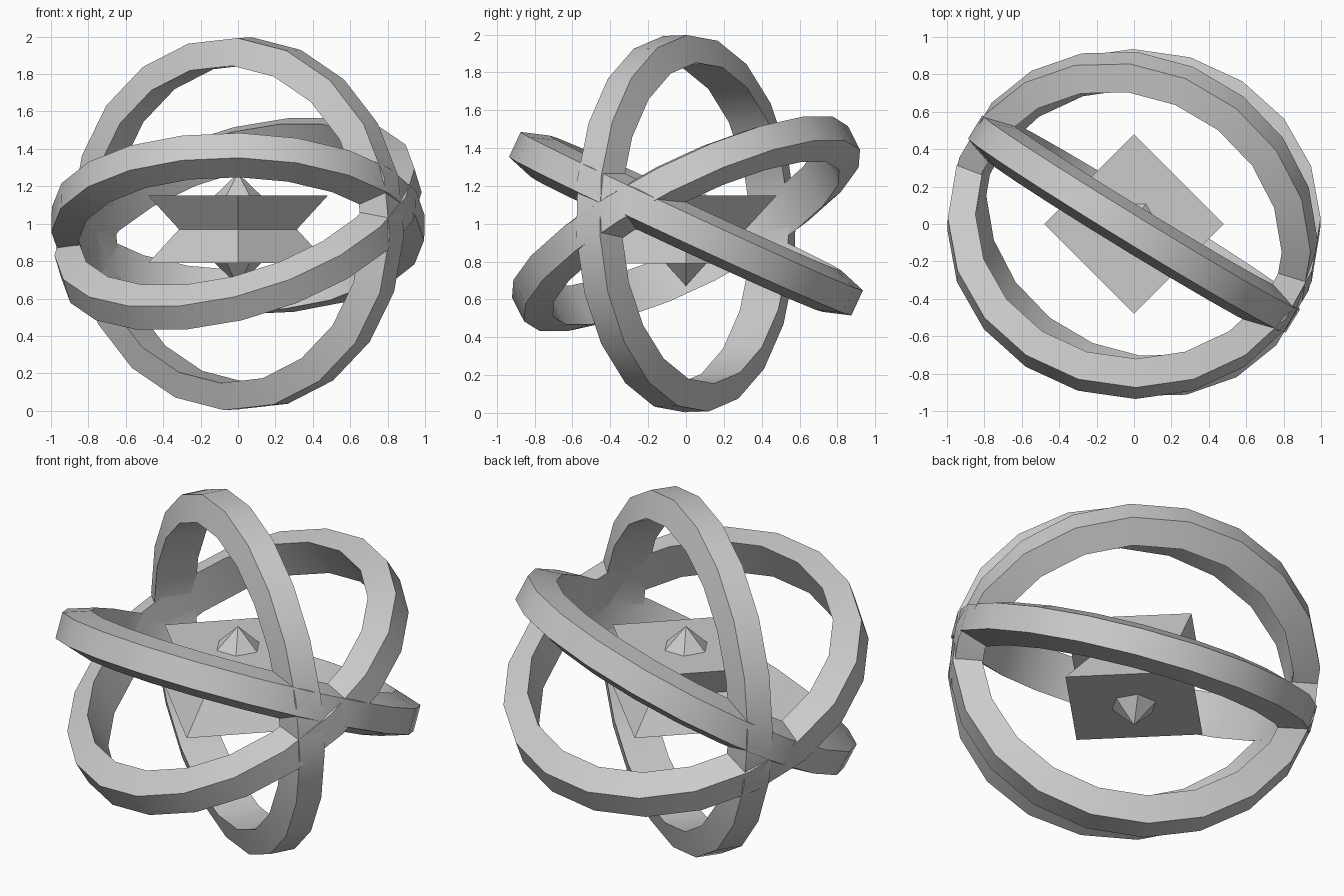
import bpy, bmesh, math
from mathutils import Vector

if "Cube" in bpy.data.objects:
    bpy.data.objects.remove(bpy.data.objects["Cube"])

CENTRE = Vector((0, 0, 1))


def finish(name, bm, smooth=False):
    bmesh.ops.recalc_face_normals(bm, faces=bm.faces)
    mesh = bpy.data.meshes.new(name)
    bm.to_mesh(mesh)
    bm.free()
    ob = bpy.data.objects.new(name, mesh)
    bpy.context.collection.objects.link(ob)
    if smooth:
        bpy.ops.object.select_all(action='DESELECT')
        ob.select_set(True)
        bpy.context.view_layer.objects.active = ob
        bpy.ops.object.shade_smooth_by_angle(angle=math.radians(30))
    return ob


def sweep(bm, loops, closed):
    """Bridge a list of equal-length vertex loops with quads."""
    n = len(loops[0])
    last = len(loops) if closed else len(loops) - 1
    for i in range(last):
        a, b = loops[i], loops[(i + 1) % len(loops)]
        for j in range(n):
            k = (j + 1) % n
            bm.faces.new((a[j], a[k], b[k], b[j]))


def ring(name, normal, start, phase, sides=20, outer=0.997, inner=0.85,
         outer_half=0.073, inner_half=0.12):
    """Hoop with a section that widens inward; a corner sits at `phase` degrees from `start`."""
    n = Vector(normal).normalized()
    u = Vector(start)
    u = (u - n * u.dot(n)).normalized()
    v = n.cross(u)
    bm = bmesh.new()
    loops = []
    for i in range(sides):
        t = math.radians(phase) + math.tau * i / sides
        d = u * math.cos(t) + v * math.sin(t)
        loops.append([bm.verts.new(CENTRE + d * r + n * h) for r, h in
                      ((inner, -inner_half), (outer, -outer_half),
                       (outer, outer_half), (inner, inner_half))])
    sweep(bm, loops, True)
    return finish(name, bm, True)


def stack(name, profile, sides, turn=0):
    """Solid of stacked regular polygons from (radius, z) pairs."""
    bm = bmesh.new()
    loops = []
    for r, z in profile:
        loops.append([bm.verts.new((r * math.cos(turn + math.tau * j / sides),
                                    r * math.sin(turn + math.tau * j / sides), z))
                      for j in range(sides)])
    sweep(bm, loops, False)
    bm.faces.new(loops[0])
    bm.faces.new(loops[-1])
    bmesh.ops.remove_doubles(bm, verts=bm.verts, dist=0.0005)
    return finish(name, bm)


# Three hoops crossing near one slanted axis
ring("upright_ring", (0.522, 0.853, 0.03), (0, 0, 1), 3.5)
ring("forward_ring", (0.02, 0.42, 0.907), (0, -1, 0), 0)
ring("backward_ring", (-0.26, -0.44, 0.86), (0, 0, 1), 9)

# Waisted square core, corners pointing along x and y
stack("core_block", [(0.48, 0.79), (0.315, 0.97), (0.48, 1.15)], 4)

# Small pointed tips above and below the core
for name, s in (("top_tip", 1), ("bottom_tip", -1)):
    base = 1.14 if s > 0 else 0.80
    stack(name, [(0.135, base), (0.0001, base + s * 0.13)], 6)
